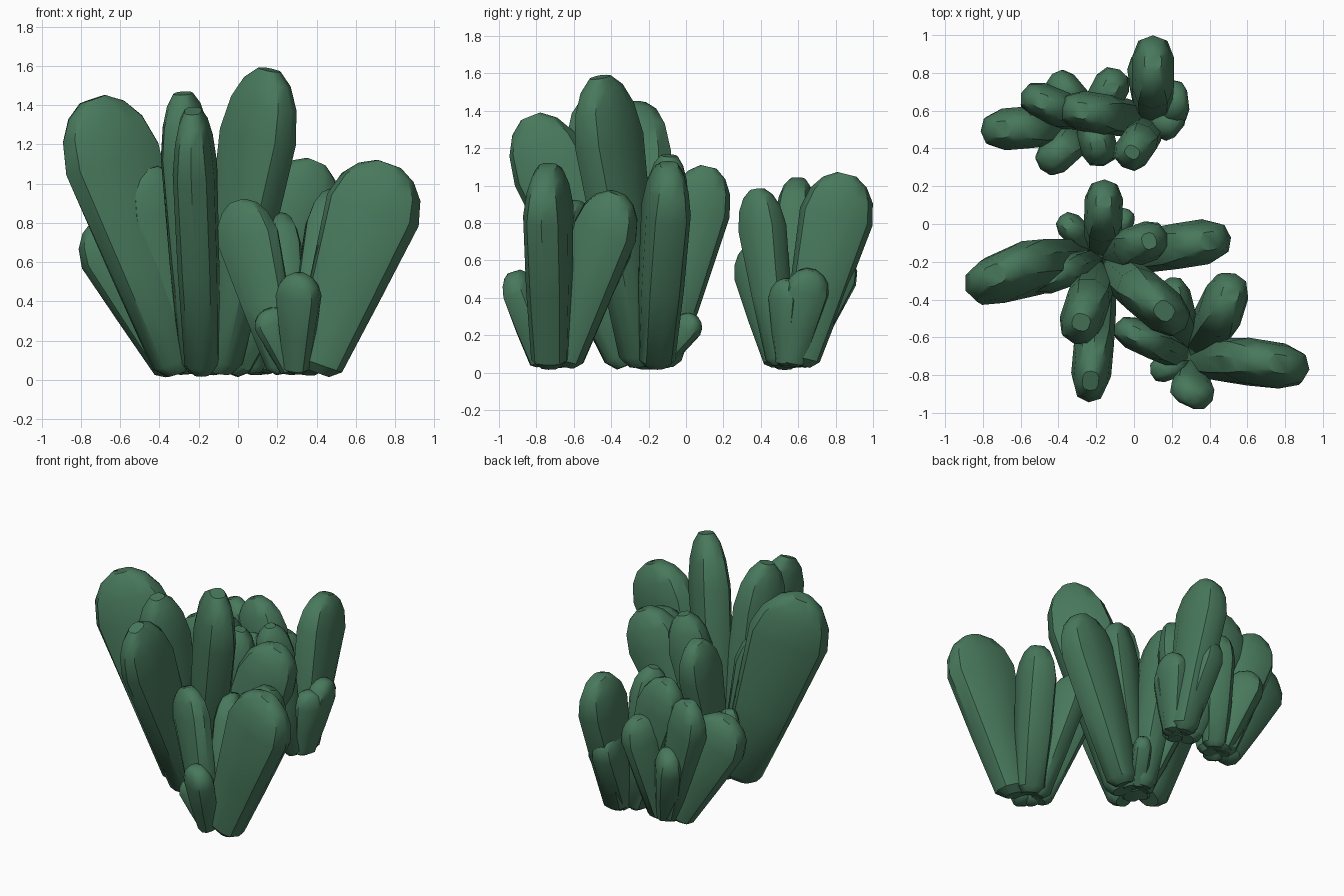
import bpy, bmesh, math
from mathutils import Vector

if "Cube" in bpy.data.objects:
    bpy.data.objects.remove(bpy.data.objects["Cube"], do_unlink=True)

# One flat leaf colour
green = bpy.data.materials.new("leaf_green")
green.use_nodes = True
COLOUR = (0.065, 0.19, 0.107, 1)
green.diffuse_color = COLOUR
shader = next(n for n in green.node_tree.nodes if n.type == "BSDF_PRINCIPLED")
shader.inputs["Base Color"].default_value = COLOUR
shader.inputs["Roughness"].default_value = 0.8

# Paddle outline: (position along leaf, relative width, relative thickness)
OUTLINE = [(0, .3, .45), (.04, .52, .8), (.4, .76, .95), (.78, 1, 1),
           (.89, .86, .85), (.96, .6, .65), (1, .26, .4)]
SIDES = 10


def squash(v):
    """Push a circle towards a box so that the blades stay broad and flat."""
    return math.copysign(abs(v) ** 0.75, v)


def make_leaf(name, base, tip, width, thick, turn):
    """Thick paddle from base to tip; its blade plane points outward."""
    base, tip = Vector(base), Vector(tip)
    axis = (tip - base).normalized()
    out = Vector((tip.x - base.x, tip.y - base.y, 0))
    angle = math.atan2(out.y, out.x) + math.radians(turn)
    side = Vector((math.cos(angle), math.sin(angle), 0))
    side = (side - axis * side.dot(axis)).normalized()
    normal = axis.cross(side)

    bm = bmesh.new()
    rings = []
    for t, w, d in OUTLINE:
        centre = base.lerp(tip, t)
        ring = []
        for i in range(SIDES):
            a = math.tau * i / SIDES
            offset = (side * squash(math.cos(a)) * w * width / 2
                      + normal * squash(math.sin(a)) * d * thick / 2)
            point = centre + offset
            point.z = max(point.z, 0)
            ring.append(bm.verts.new(point))
        rings.append(ring)
    for low, high in zip(rings, rings[1:]):
        for i in range(SIDES):
            j = (i + 1) % SIDES
            bm.faces.new((low[i], low[j], high[j], high[i]))
    bm.faces.new(rings[0][::-1])
    bm.faces.new(rings[-1])
    bmesh.ops.recalc_face_normals(bm, faces=bm.faces)

    mesh = bpy.data.meshes.new(name)
    bm.to_mesh(mesh)
    bm.free()
    mesh.materials.append(green)
    leaf = bpy.data.objects.new(name, mesh)
    bpy.context.collection.objects.link(leaf)
    bpy.ops.object.select_all(action="DESELECT")
    leaf.select_set(True)
    bpy.context.view_layer.objects.active = leaf
    bpy.ops.object.shade_smooth_by_angle(angle=math.radians(40))


def make_clump(name, centre, leaves):
    """Leaves fan out of one root; each row is tip x, y, z, width, thickness, turn."""
    root = Vector((*centre, 0.04))
    for number, (x, y, z, width, thick, turn) in enumerate(leaves, 1):
        base = root.lerp(Vector((x, y, root.z)), 0.2)
        make_leaf(f"{name}_leaf_{number}", base, (x, y, z), width, thick, turn)


make_clump("middle_clump", (-.17, -.18), [
    (-.74, -.27, 1.43, .54, .27, 14),   # long right leaf
    (-.23, -.83, 1.37, .43, .22, 0),    # long front leaf
    (-.28, -.52, 1.46, .36, .24, 0),
    (.16, -.46, 1.58, .44, .25, 0),     # tallest leaf
    (.40, -.09, 1.11, .42, .25, 0),     # left leaf
    (.08, -.09, 1.16, .30, .22, 0),
    (-.16, .12, 1.1, .34, .21, 0),      # back leaf
    (-.45, -.28, 1.08, .34, .18, 0),
    (-.35, 0, .6, .2, .15, 0),
    (-.04, .05, .3, .16, .12, 0),
])

make_clump("front_clump", (.3, -.72), [
    (.77, -.74, 1.1, .5, .25, -6),      # broad left leaf
    (.51, -.37, .96, .36, .24, 12),
    (.0, -.58, .91, .34, .18, 0),
    (.21, -.36, .84, .28, .18, 0),
    (.31, -.92, .54, .24, .17, 60),     # short front leaf
    (.15, -.77, .36, .2, .14, 0),
])

make_clump("back_clump", (.1, .54), [
    (.1, .86, 1.06, .4, .23, 0),        # broad back leaf
    (.23, .67, .55, .24, .17, 50),
    (-.01, .38, .98, .26, .2, 0),
    (.06, .83, .65, .28, .2, 0),
    (-.28, .6, 1.03, .36, .22, 0),
    (.2, .54, .5, .2, .16, 50),
])

make_clump("back_right_clump", (-.22, .54), [
    (-.7, .5, .83, .4, .23, 0),         # low right leaf
    (-.49, .65, .95, .34, .2, 0),
    (-.38, .73, .6, .26, .18, 0),
    (-.12, .73, .78, .28, .2, 0),
    (-.43, .35, .68, .28, .2, 0),
    (-.19, .42, .85, .28, .2, 0),
])
